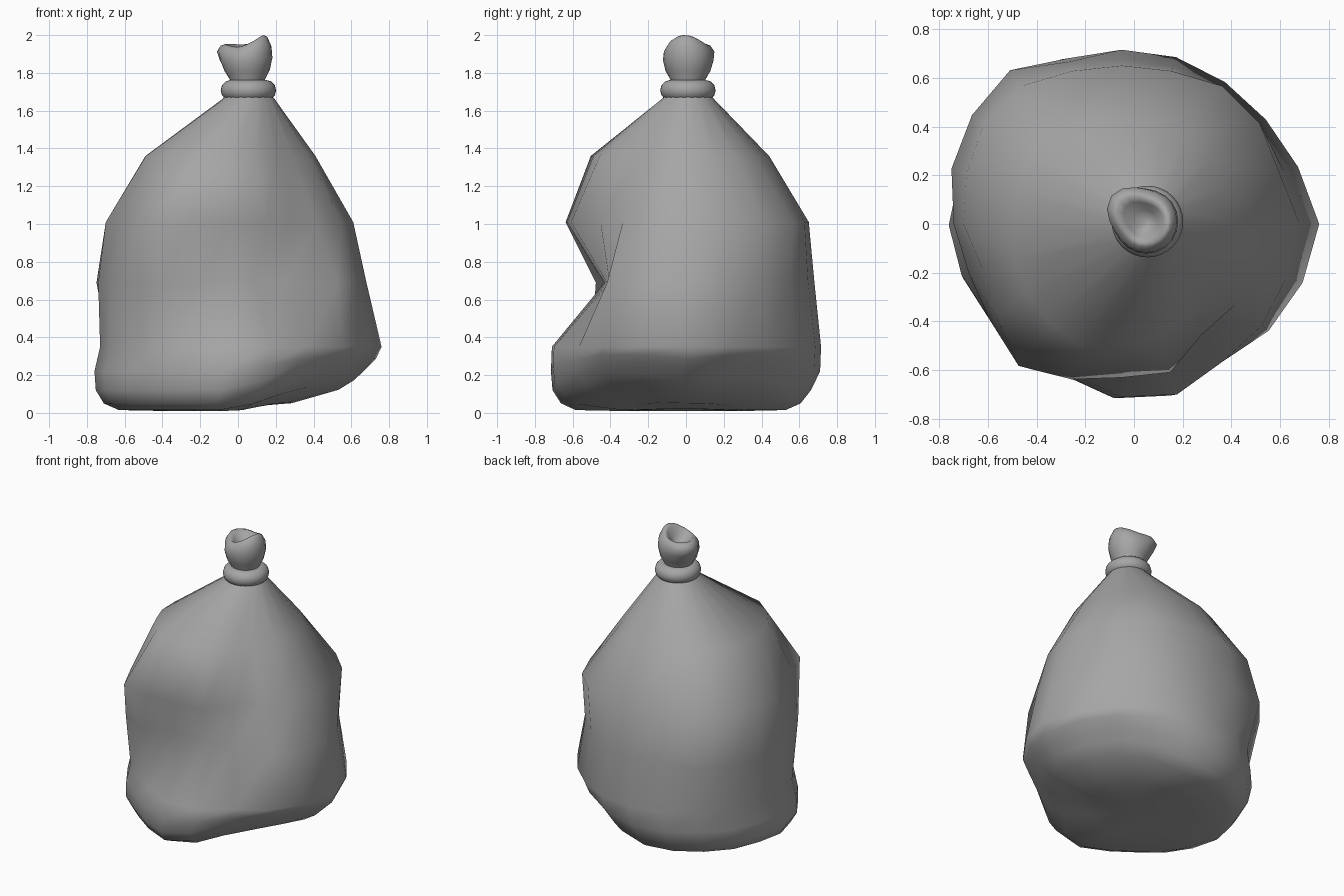
import bpy, bmesh
from math import sin, cos, pi, radians

cube = bpy.data.objects.get("Cube")
if cube:
    bpy.data.objects.remove(cube)

# One plain grey plastic
plastic = bpy.data.materials.new("grey_plastic")
plastic.use_nodes = True
grey = (0.38, 0.38, 0.38, 1)
plastic.diffuse_color = grey
plastic.node_tree.nodes["Principled BSDF"].inputs["Base Color"].default_value = grey


def finish(obj):
    obj.data.materials.append(plastic)
    for p in obj.data.polygons:
        p.use_smooth = True


def loft(name, rings):
    """Skin a stack of equal-sized point rings and close both ends with a fan."""
    bm = bmesh.new()
    loops = [[bm.verts.new(p) for p in ring] for ring in rings]
    n = len(loops[0])
    for low, high in zip(loops, loops[1:]):
        for i in range(n):
            j = (i + 1) % n
            bm.faces.new((low[i], low[j], high[j], high[i]))
    for loop in (loops[0], loops[-1]):
        cap = bm.faces.new(loop)
        bmesh.ops.poke(bm, faces=[cap])
    bmesh.ops.recalc_face_normals(bm, faces=bm.faces)
    mesh = bpy.data.meshes.new(name)
    bm.to_mesh(mesh)
    bm.free()
    obj = bpy.data.objects.new(name, mesh)
    bpy.context.collection.objects.link(obj)
    finish(obj)
    return obj


def section(radii, z, scale=1.0, cx=-0.05, cy=0.0, lift=0.0):
    """Cross-section from radii at equal angles; lift raises the +x corners."""
    ring = []
    for i, r in enumerate(radii):
        a = 2 * pi * i / len(radii)
        x, y = cx + r * scale * cos(a), cy + r * scale * sin(a)
        ring.append((x, y, z + lift * max(0, x) * (1 + 2 * abs(y))))
    return ring


# Sagging sack: creased cross-sections, anticlockwise from +x
base = [.81, .76, .73, .72, .72, .715, .715, .70, .69, .67,
        .68, .66, .64, .62, .65, .71, .735, .70, .745, .78]
waist = [.73, .70, .68, .68, .68, .68, .70, .78, .76, .735,
         .69, .66, .67, .59, .46, .43, .44, .50, .71, .71]
belly = [.66, .68, .70, .70, .66, .65, .66, .70, .70, .67,
         .65, .60, .64, .72, .67, .63, .64, .56, .57, .63]
shoulder = [.46, .45, .45, .45, .44, .44, .45, .46, .46, .45,
            .44, .46, .48, .50, .53, .49, .48, .43, .42, .45]
neck = [1] * 20
TIE = dict(cx=0.055, cy=0.01)
loft("sack", [
    section(base, 0.01, 0.45, -0.08, -0.02, 0.14),
    section(base, 0.015, 0.78, -0.10, -0.03, 0.19),
    section(base, 0.05, 0.89, -0.105, -0.03, 0.19),
    section(base, 0.12, 0.96, -0.10, -0.025, 0.16),
    section(base, 0.22, 1.0, -0.08, -0.005, 0.09),
    section(base, 0.35),
    section(waist, 0.69),
    section(belly, 1.01),
    section(shoulder, 1.36),
    section(neck, 1.66, 0.14, **TIE),
    section(neck, 1.72, 0.09, **TIE),
])

# Rounded tie around the neck
bpy.ops.mesh.primitive_torus_add(major_radius=0.092, minor_radius=0.055,
                                 major_segments=32, minor_segments=12,
                                 location=(0.055, 0.01, 1.708))
tie = bpy.context.object
tie.name = "neck_tie"
finish(tie)


# Open crumpled tuft: outer wall with one pulled corner, uneven rim, inner cup
def tuft_ring(z, r, wave, corner):
    ring = []
    for i in range(20):
        a = 2 * pi * i / 20
        pull = 1 + corner * max(0, cos(a - radians(145))) ** 4
        dz = wave * (0.025 * cos(a) + 0.013 * cos(2 * a + 0.6))
        ring.append((0.05 + r * pull * cos(a), 0.01 + r * pull * sin(a), z + dz))
    return ring


loft("tuft", [tuft_ring(*t) for t in (
    (1.70, .08, 0, 0), (1.76, .09, 0, 0), (1.81, .118, .1, .05),
    (1.87, .132, .3, .2), (1.92, .127, .6, .4), (1.955, .105, 1, .5),
    (1.963, .088, 1, .5), (1.945, .07, 1, .5), (1.91, .045, .5, .2),
    (1.89, .02, 0, 0))])
